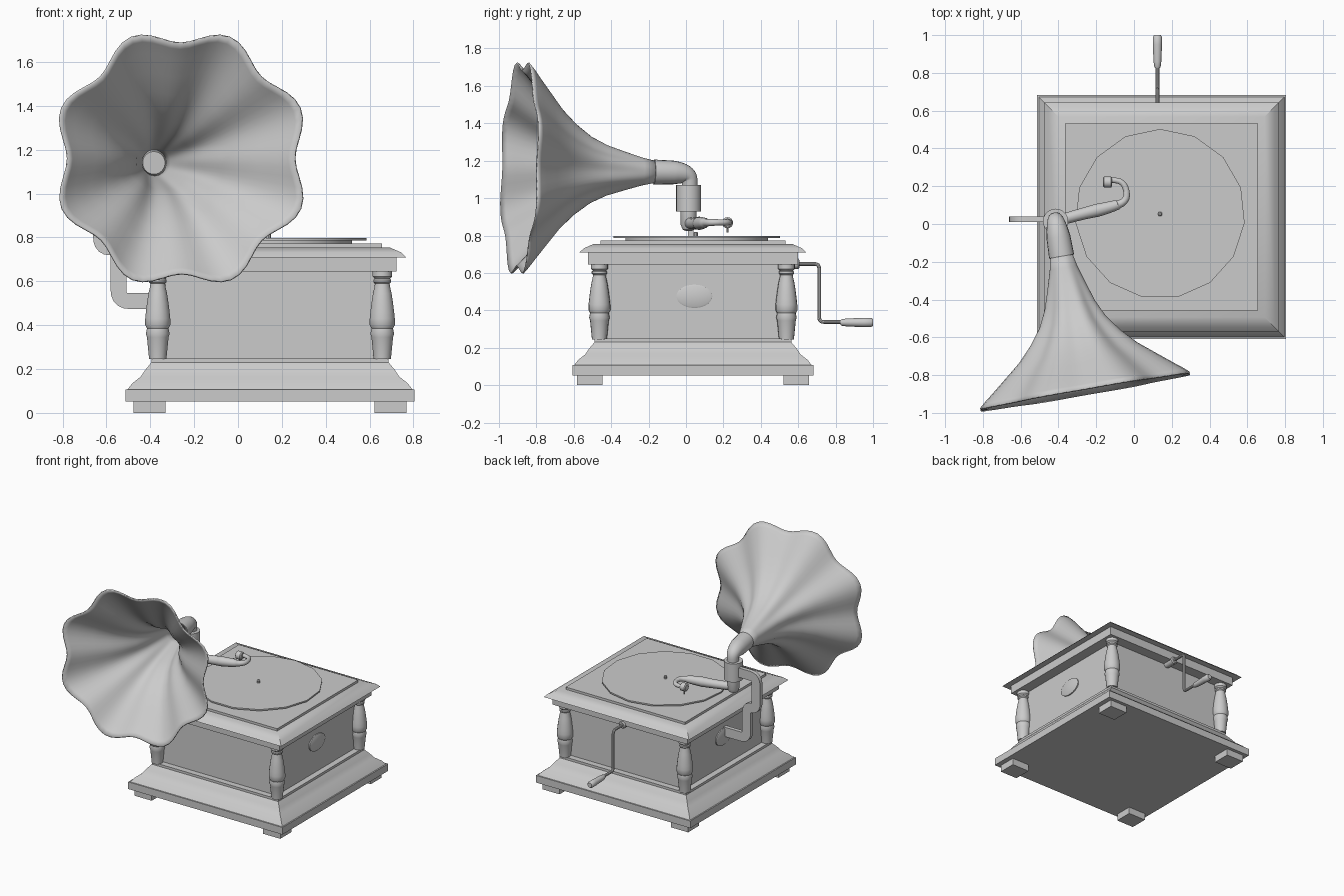
import bpy, bmesh, math
from mathutils import Vector, Matrix

if "Cube" in bpy.data.objects:
    bpy.data.objects.remove(bpy.data.objects["Cube"])

CX, CY = 0.146, 0.037          # centre of the cabinet


def make(name, verts, faces, angle=35):
    me = bpy.data.meshes.new(name)
    me.from_pydata([tuple(v) for v in verts], [], faces)
    bm = bmesh.new()
    bm.from_mesh(me)
    bmesh.ops.recalc_face_normals(bm, faces=bm.faces)
    bm.to_mesh(me)
    bm.free()
    me.shade_smooth()
    me.set_sharp_from_angle(angle=math.radians(angle))
    ob = bpy.data.objects.new(name, me)
    bpy.context.collection.objects.link(ob)
    return ob


def skin(name, rings, caps=True, angle=35):
    """Join equal closed rings of points with quads."""
    n = len(rings[0])
    verts = [v for r in rings for v in r]
    faces = [(i * n + j, i * n + (j + 1) % n, (i + 1) * n + (j + 1) % n, (i + 1) * n + j)
             for i in range(len(rings) - 1) for j in range(n)]
    if caps:
        faces += [tuple(range(n)), tuple(range(len(verts) - n, len(verts)))]
    return make(name, verts, faces, angle)


def loft(name, profile):
    """Rectangular moulding around the cabinet centre from (half width, z)."""
    return skin(name, [[(CX + sx * h, CY + sy * (h - 0.015), z)
                        for sx, sy in ((-1, -1), (1, -1), (1, 1), (-1, 1))]
                       for h, z in profile], angle=25)


def lathe(name, profile, loc=(0, 0, 0), sides=20, rot=Matrix(), sy=1.0):
    m = Matrix.Translation(loc) @ rot
    ang = [math.pi / 2 + 2 * math.pi * k / sides for k in range(sides)]
    return skin(name, [[m @ Vector((r * math.cos(a), sy * r * math.sin(a), z)) for a in ang]
                       for r, z in profile])


def rounded(points, rad, steps=6):
    """Round the corners of a polyline."""
    p = [Vector(q) for q in points]
    out = [p[0]]
    for a, b, c in zip(p, p[1:], p[2:]):
        s = b + (a - b).normalized() * min(rad, (a - b).length * 0.49)
        e = b + (c - b).normalized() * min(rad, (c - b).length * 0.49)
        for k in range(steps + 1):
            t = k / steps
            out.append(s * (1 - t) ** 2 + b * 2 * t * (1 - t) + e * t * t)
    return out + [p[-1]]


def sweep(name, path, section, u, radii=(1, 1)):
    """Sweep a section along a path; u is the normal of the path's plane."""
    u, n, rings = Vector(u).normalized(), len(path), []
    for i, p in enumerate(path):
        t = (path[min(i + 1, n - 1)] - path[max(i - 1, 0)]).normalized()
        v = t.cross(u).normalized()
        f = i / (n - 1) * (len(radii) - 1)
        k = min(int(f), len(radii) - 2)
        r = radii[k] + (radii[k + 1] - radii[k]) * (f - k)
        rings.append([p + u * a * r + v * b * r for a, b in section])
    return skin(name, rings)


def circle(n):
    return [(math.cos(2 * math.pi * k / n), math.sin(2 * math.pi * k / n)) for k in range(n)]


# Cabinet: base moulding, body, lid moulding, top plate
loft("base_moulding", [(.66, .052), (.66, .107), (.65, .107), (.628, .135), (.59, .165),
                       (.57, .195), (.541, .23), (.541, .248)])
loft("cabinet_body", [(.495, .24), (.495, .65)])
loft("lid_moulding", [(.576, .645), (.576, .709), (.622, .709), (.598, .732), (.545, .755)])
loft("top_plate", [(.51, .75), (.51, .773)])

# Feet and turned corner columns
column = [(.04, .245), (.05, .345), (.055, .36), (.05, .385), (.058, .40), (.058, .43),
          (.055, .46), (.05, .50), (.043, .545), (.036, .575), (.034, .59), (.041, .597),
          (.041, .607), (.035, .612), (.045, .622), (.045, .647)]
for sx, nx in ((-1, "left"), (1, "right")):
    for sy, ny in ((-1, "front"), (1, "back")):
        fx, fy = CX + sx * .55, CY + sy * .552
        skin(f"{ny}_{nx}_foot", [[(fx + a * .0735, fy + b * .0675, z)
             for a, b in ((-1, -1), (1, -1), (1, 1), (-1, 1))] for z in (0, .054)])
        lathe(f"{ny}_{nx}_column", column, (CX + sx * .512, CY + sy * .50, 0), 18)
    # Oval plaque on each side
    lathe(f"{nx}_oval_plaque", [(.096, -.01), (.096, .008), (.085, .012)],
          (CX + sx * .495, .045, .475), 28,
          Matrix(((0, 0, sx), (1, 0, 0), (0, 1, 0))).to_4x4(), .65)

# Turntable, record and spindle
lathe("turntable", [(.385, .77), (.385, .786)], (.138, .053, 0), 15)
lathe("record", [(.45, .786), (.45, .797)], (.138, .053, 0), 15)
lathe("spindle", [(.012, .79), (.012, .815), (.006, .82)], (.138, .053, 0), 10)

# Winding crank at the back
along_y = Matrix.Rotation(-math.pi / 2, 4, 'X')
crank = rounded([(.124, .50, .648), (.124, .712, .648), (.124, .712, .338), (.124, .86, .338)], .025, 4)
sweep("crank_rod", crank, circle(10), (1, 0, 0), (.0105, .0105))
lathe("crank_collar", [(.028, .50), (.028, .60), (.02, .607)], (.124, 0, .648), 14, along_y)
lathe("crank_handle", [(.013, .825), (.018, .835), (.021, .86), (.025, .95), (.025, .99), (.018, 1.0)],
      (.124, 0, .335), 14, along_y)

# Flat stepped bracket carrying the horn
arm = rounded([(-.34, .025, .51), (-.545, .025, .51), (-.545, .025, .755), (-.625, .025, .755),
               (-.625, .025, 1.0), (-.41, .025, 1.0)], .05, 5)
sweep("horn_bracket", arm, [(-.015, -.036), (.015, -.036), (.015, .036), (-.015, .036)], (0, 1, 0))

# Sleeve, elbow pipe and tonearm pivot
PX, PY = -.415, .014
lathe("horn_sleeve", [(.067, .928), (.067, 1.07)], (PX, PY, 0), 20)
lathe("tonearm_pivot", [(.015, .824), (.032, .832), (.043, .858), (.043, .94)], (PX, PY, 0), 18)
elbow = rounded([(-.383, -.172, 1.139), (PX, PY + .006, 1.135), (PX, PY + .006, 1.05)], .09, 8)
sweep("elbow_pipe", elbow, circle(20), (.985, .171, 0), (.067, .06, .054, .048, .043, .041))

# Curved tonearm, sound head and needle
tone = rounded([(PX, PY, .866), (-.27, .055, .864), (-.14, .085, .866), (-.03, .12, .87),
                (-.05, .225, .87), (-.135, .235, .87)], .09, 5)
sweep("tonearm", tone, circle(14), (0, 0, 1), (.03, .032, .036, .03, .02, .017, .016, .015))
lathe("sound_head", [(.022, -.024), (.03, -.018), (.03, .018), (.022, .024)], (-.14, .222, .868), 16,
      Matrix.Rotation(math.pi / 2, 4, 'Y'))
lathe("needle", [(.004, .815), (.006, .85)], (-.14, .222, 0), 8)

# Scalloped flared horn, axis turned slightly right and up
yaw, pitch = math.radians(9.9), math.radians(1.6)
d = Vector((math.sin(yaw) * math.cos(pitch), -math.cos(yaw) * math.cos(pitch), math.sin(pitch)))
rx = Vector((math.cos(yaw), math.sin(yaw), 0))
up = d.cross(rx)
throat = Vector((-.385, -.165, 1.14))
flare = [(-.02, .05), (.07, .07), (.16, .098), (.27, .133), (.36, .175), (.45, .24),
         (.53, .315), (.60, .40), (.67, .485), (.71, .535), (.735, .562)]
rings = []
for s, r in flare:
    amp = .036 * (max(s, 0) / .735) ** 2
    ring = []
    for k in range(80):
        a = 2 * math.pi * k / 80
        q = r - amp * math.cos(8 * a)
        ring.append(throat + d * s + rx * q * math.cos(a) + up * q * math.sin(a))
    rings.append(ring)
horn = skin("horn", rings, caps=False, angle=60)
mod = horn.modifiers.new("thickness", 'SOLIDIFY')
mod.thickness = .009
mod.offset = 0
